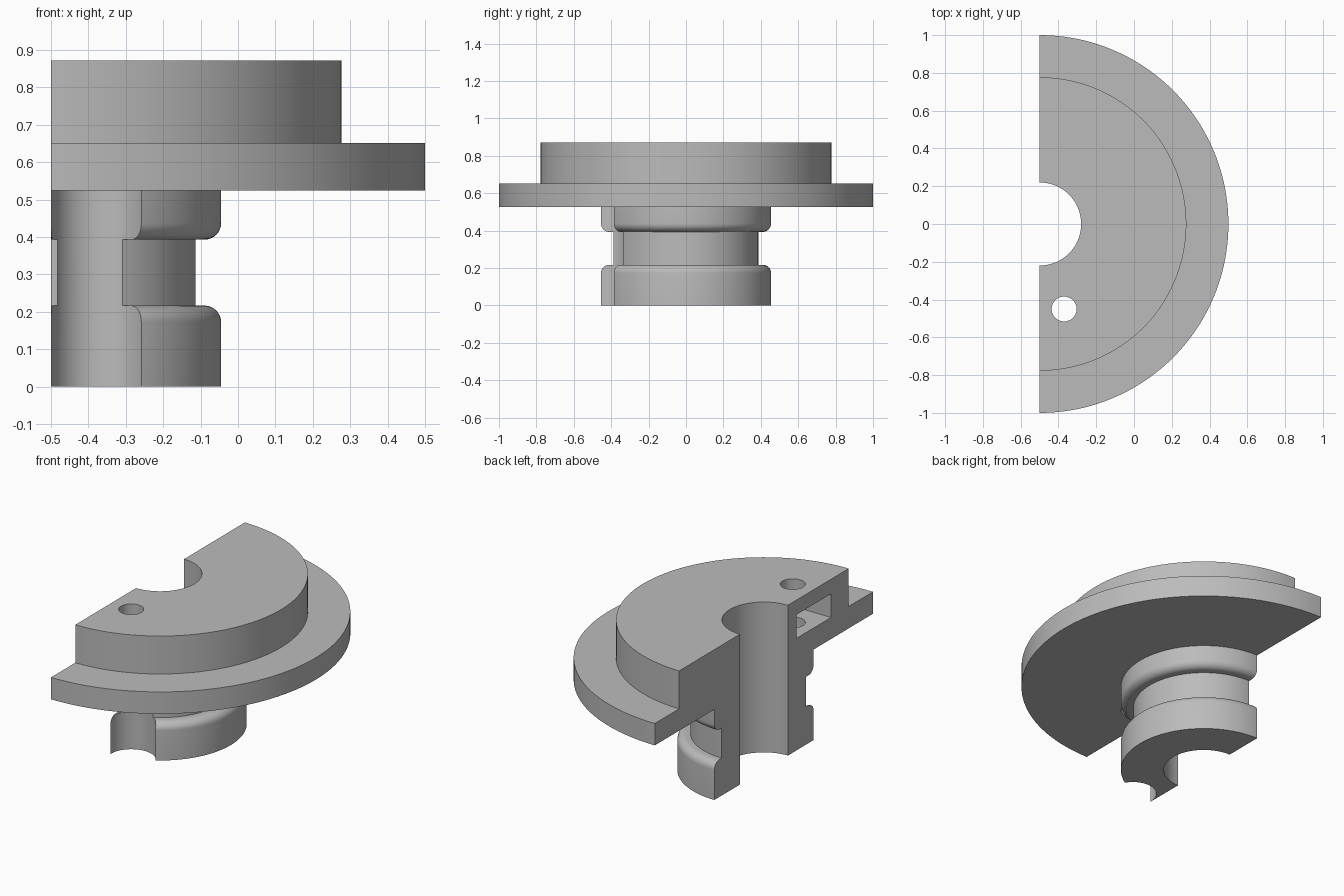
import bpy, bmesh, math
from mathutils import Matrix, Vector

if "Cube" in bpy.data.objects:
    bpy.data.objects.remove(bpy.data.objects["Cube"])

AXIS_X = -0.5                      # revolve axis lies on the flat cut face
HOLE = (-0.37, -0.45)              # bolt hole centre

grey = bpy.data.materials.new("plain grey")
grey.diffuse_color = (0.5, 0.5, 0.5, 1)
grey.use_nodes = True
grey.node_tree.nodes["Principled BSDF"].inputs["Base Color"].default_value = grey.diffuse_color


def make_object(name, bm):
    bmesh.ops.recalc_face_normals(bm, faces=bm.faces)
    mesh = bpy.data.meshes.new(name)
    bm.to_mesh(mesh)
    bm.free()
    mesh.materials.append(grey)
    obj = bpy.data.objects.new(name, mesh)
    bpy.context.collection.objects.link(obj)
    return obj


def revolve(name, profile, centre, start, sweep, steps):
    """Revolve a closed (radius, z) profile about a vertical axis."""
    bm = bmesh.new()
    full = abs(sweep - 2 * math.pi) < 1e-6
    rings = []
    for i in range(steps if full else steps + 1):
        a = start + sweep * i / steps
        rings.append([bm.verts.new((centre[0] + r * math.cos(a),
                                    centre[1] + r * math.sin(a), z)) for r, z in profile])
    n = len(profile)
    for i in range(steps):
        a, b = rings[i], rings[(i + 1) % len(rings)]
        for j in range(n if not full else n - 1):
            k = (j + 1) % n
            bm.faces.new((a[j], a[k], b[k], b[j]))
    if full:                       # solid ends
        bm.faces.new([r[0] for r in rings])
        bm.faces.new([r[-1] for r in rings])
    else:                          # flat section faces
        bm.faces.new(rings[0])
        bm.faces.new(rings[-1])
    return make_object(name, bm)


def fillet(r, z, radius, start, end, steps=8):
    return [(r + radius * math.cos(math.radians(start + (end - start) * i / steps)),
             z + radius * math.sin(math.radians(start + (end - start) * i / steps)))
            for i in range(steps + 1)]


# Half flange with grooved hub, rounded groove shoulders and central bore
F = 0.045
profile = [(0.22, 0), (0.455, 0)]
profile += fillet(0.455 - F, 0.217 - F, F, 0, 90)
profile += [(0.387, 0.217), (0.387, 0.393)]
profile += fillet(0.455 - F, 0.393 + F, F, -90, 0)
profile += [(0.455, 0.525), (1.0, 0.525), (1.0, 0.652), (0.777, 0.652),
            (0.777, 0.872), (0.22, 0.872)]
body = revolve("half_flange_hub", profile, (AXIS_X, 0), -math.pi / 2, math.pi, 96)

# Bolt hole that widens into a scallop down the side of the hub
bolt_cutter = revolve("bolt_cutter", [(0.129, -0.1), (0.129, 0.525), (0.066, 0.525), (0.066, 1.0)],
                      HOLE, 0, 2 * math.pi, 64)

# Nut slot entering from the flat section face
bm = bmesh.new()
lo, hi = Vector((-0.6, -0.615, 0.65)), Vector((-0.21, -0.3, 0.787))
bmesh.ops.create_cube(bm, size=1, matrix=Matrix.Translation((lo + hi) / 2) @ Matrix.Diagonal((*(hi - lo), 1)))
slot_cutter = make_object("slot_cutter", bm)

bpy.context.view_layer.objects.active = body
for cutter in (bolt_cutter, slot_cutter):
    mod = body.modifiers.new("cut", 'BOOLEAN')
    mod.operation = 'DIFFERENCE'
    mod.solver = 'EXACT'
    mod.object = cutter
    bpy.ops.object.modifier_apply(modifier=mod.name)
    bpy.data.objects.remove(cutter)

# Smooth round walls, sharp edges kept
bpy.ops.object.select_all(action='DESELECT')
body.select_set(True)
bpy.ops.object.shade_smooth_by_angle(angle=math.radians(30))
